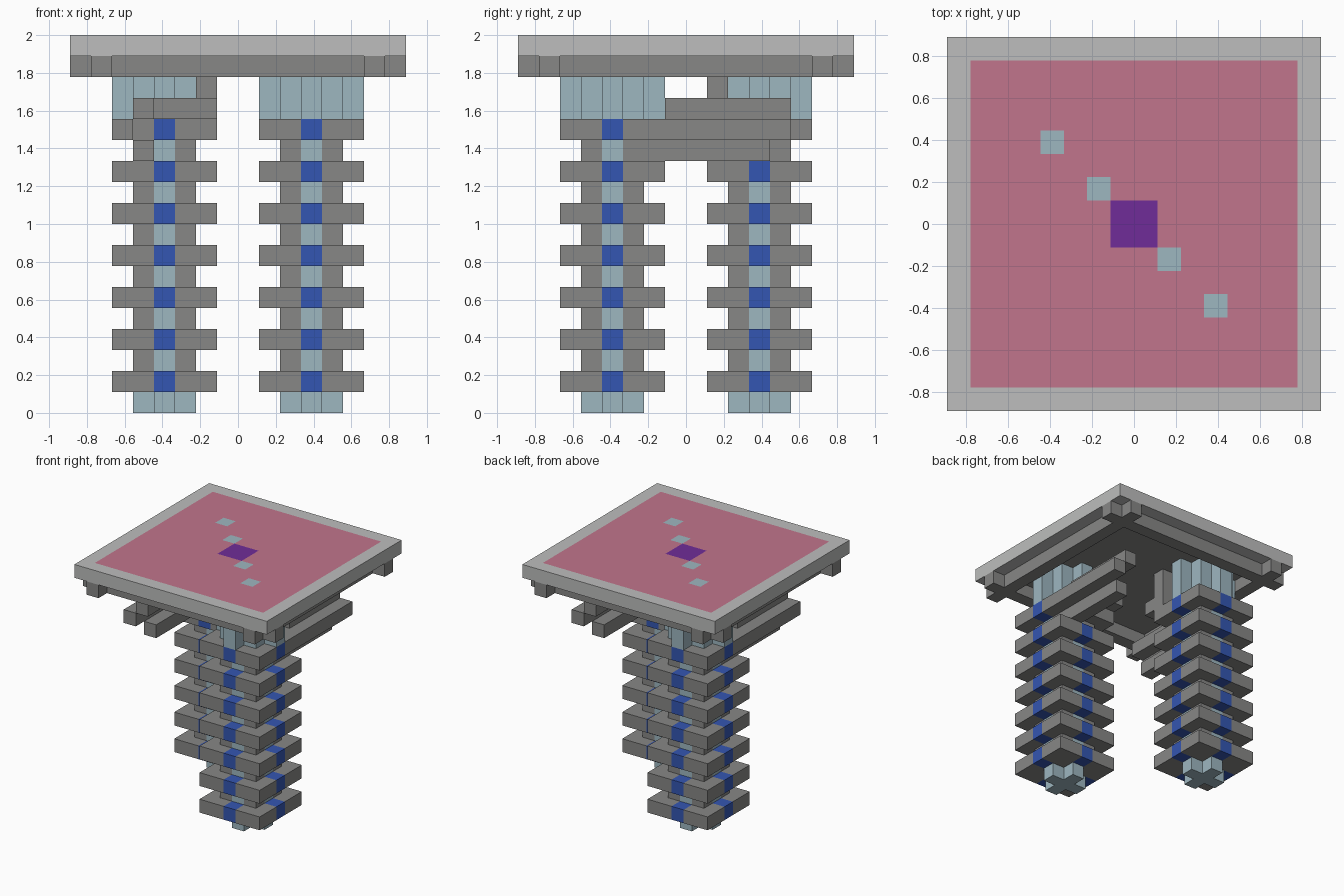
import bpy
import bmesh
from mathutils import Vector

U = 1 / 9  # one block

if "Cube" in bpy.data.objects:
    bpy.data.objects.remove(bpy.data.objects["Cube"], do_unlink=True)


def make_material(name, rgb):
    linear = [((c / 255 + 0.055) / 1.055) ** 2.4 for c in rgb] + [1]
    mat = bpy.data.materials.new(name)
    mat.use_nodes = True
    mat.diffuse_color = linear
    mat.node_tree.nodes["Principled BSDF"].inputs["Base Color"].default_value = linear
    return mat


NAMES = ["stone_grey", "pale_grey", "ice_blue", "deep_blue", "rose_pink", "purple"]
COLOURS = [(135, 135, 134), (189, 190, 189), (158, 183, 192),
           (52, 86, 178), (193, 117, 140), (112, 44, 152)]
MATERIALS = [make_material(n, c) for n, c in zip(NAMES, COLOURS)]
GREY, PALE, ICE, BLUE, PINK, PURPLE = range(len(NAMES))


def finish(bm, name):
    bmesh.ops.scale(bm, vec=(U, U, U), verts=bm.verts)
    mesh = bpy.data.meshes.new(name)
    bm.to_mesh(mesh)
    bm.free()
    for mat in MATERIALS:
        mesh.materials.append(mat)
    obj = bpy.data.objects.new(name, mesh)
    bpy.context.collection.objects.link(obj)
    return obj


def layer(name, n, z0, z1, rule, centre=(0, 0)):
    """An n x n sheet of blocks; rule(x, y) gives a colour, or None for a gap."""
    bm = bmesh.new()
    bmesh.ops.create_grid(bm, x_segments=n, y_segments=n, size=n / 2)
    gaps = []
    for f in bm.faces:
        c = f.calc_center_median()
        if rule(c.x, c.y) is None:
            gaps.append(f)
    bmesh.ops.delete(bm, geom=gaps, context="FACES")
    new = bmesh.ops.extrude_face_region(bm, geom=bm.faces[:], use_keep_orig=True)["geom"]
    tops = [v for v in new if isinstance(v, bmesh.types.BMVert)]
    bmesh.ops.translate(bm, vec=(0, 0, z1 - z0), verts=tops)
    bmesh.ops.recalc_face_normals(bm, faces=bm.faces[:])
    for f in bm.faces:
        f.normal_update()
        c = f.calc_center_median() - f.normal * 0.5
        f.material_index = rule(c.x, c.y) or GREY
    bmesh.ops.translate(bm, vec=(*centre, z0), verts=bm.verts)
    return finish(bm, name)


def box(name, lo, hi, side=1, colour=GREY):
    """A box from corner to corner; side -1 turns it half round the z axis."""
    bm = bmesh.new()
    bmesh.ops.create_cube(bm, size=1)
    lo, hi = Vector(lo), Vector(hi)
    turn = Vector((side, side, 1))
    bmesh.ops.scale(bm, vec=hi - lo, verts=bm.verts)
    bmesh.ops.translate(bm, vec=(lo + hi) / 2 * turn, verts=bm.verts)
    for f in bm.faces:
        f.material_index = colour
    return finish(bm, name)


# Colour rules, in blocks from each part's own centre
def foot_rule(x, y):
    return ICE if min(abs(x), abs(y)) < 0.5 else None


def core_rule(x, y):
    return ICE if min(abs(x), abs(y)) < 0.5 else GREY


def ring_rule(x, y):
    return BLUE if min(abs(x), abs(y)) < 0.5 else GREY


def capital_rule(x, y):
    return ICE if abs(x) + abs(y) < 2.5 else None


def roof_rule(x, y):
    reach = max(abs(x), abs(y))
    if reach > 7:
        return PALE
    if reach < 1:
        return PURPLE
    if abs(x + y) < 0.1 and round(abs(x), 1) in (1.5, 3.5):
        return ICE
    return PINK


def bracket_rule(x, y):
    a, b = sorted((abs(x), abs(y)))
    if 6 < b < 7 or (b > 7 and 6 < a < 7):
        return GREY
    return None


# Roof slab, its soffit and the bracket frame below it
layer("roof_slab", 16, 17, 18, roof_rule)
box("roof_soffit", (-7, -7, 16.95), (7, 7, 17.02))
layer("roof_bracket_frame", 16, 16, 17, bracket_rule)
for label, side in (("front", 1), ("back", -1)):
    # Short posts that carry the soffit up from each capital
    box(label + "_inner_post", (1, -2, 14), (2, -1, 17), side)

# Two ringed pillars, each with its arms, turned half round from one another
for label, side in (("front", 1), ("back", -1)):
    centre = (3.5 * side, -3.5 * side)
    layer(label + "_pillar_foot", 3, 0, 1, foot_rule, centre)
    layer(label + "_pillar_core", 3, 1, 13.5, core_rule, centre)
    for i in range(7):
        z = 1 + 2 * i
        layer(f"{label}_pillar_ring_{i + 1}", 5, z, z + 1, ring_rule, centre)
    layer(label + "_capital", 5, 14, 17, capital_rule, centre)

    # Stacked arms reaching out beside the pillar
    box(label + "_lower_arm", (4, -2, 12), (5, 4, 13), side)
    box(label + "_middle_arm", (5, -1, 13), (6, 5, 14), side)
    box(label + "_upper_arm", (4, -1, 14), (5, 5, 15), side)
    box(label + "_upper_arm_return", (1, -1, 14), (4, 0, 15), side)
